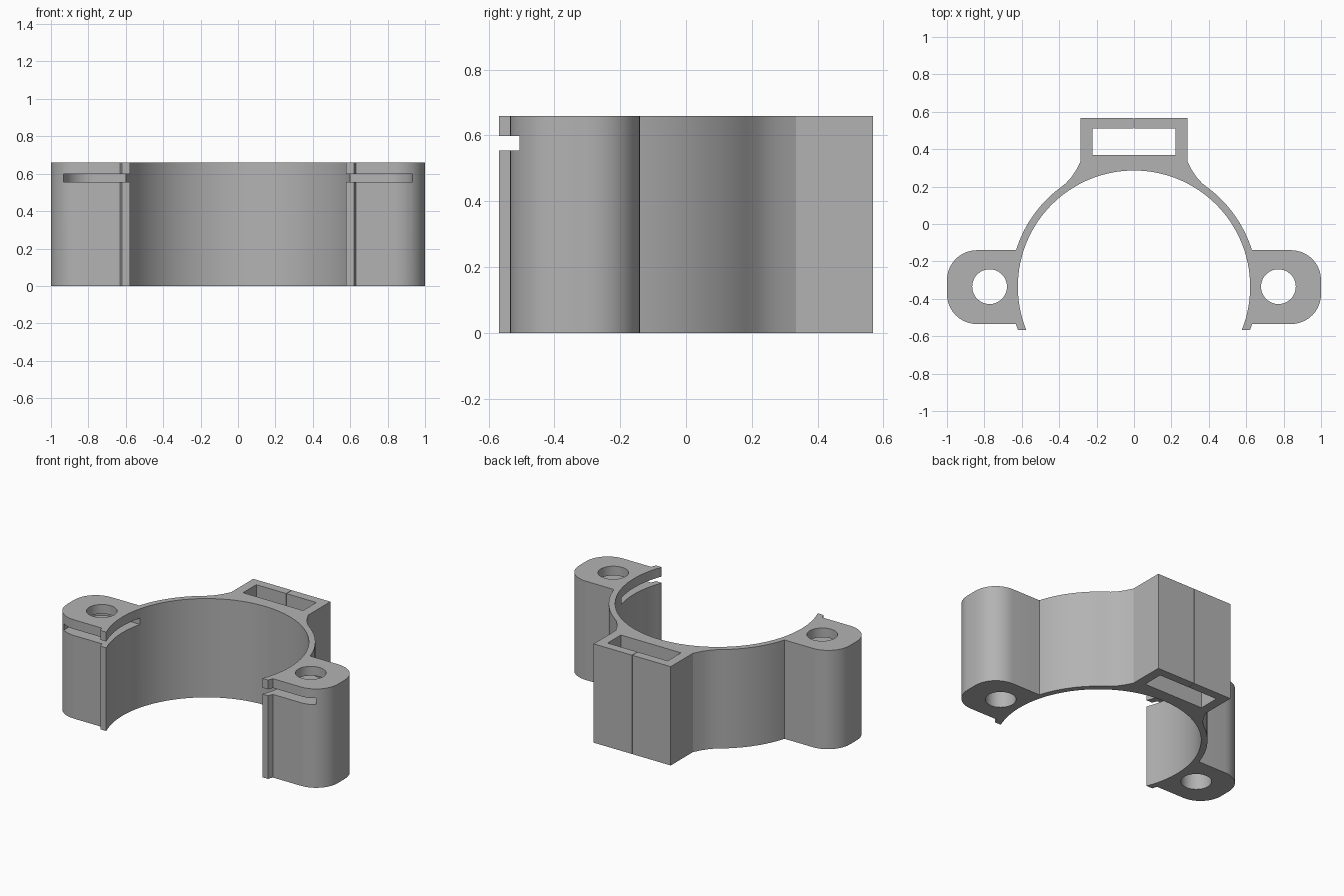
import bpy, bmesh, math

if "Cube" in bpy.data.objects:
    bpy.data.objects.remove(bpy.data.objects["Cube"])

H = 0.66                 # height of the clamp
CY = -0.335              # y of the ring centre and the bolt holes
BOLT_X = 0.772

grey = bpy.data.materials.new("plain grey")
grey.diffuse_color = (0.45, 0.45, 0.45, 1)
grey.use_nodes = True
grey.node_tree.nodes["Principled BSDF"].inputs["Base Color"].default_value = grey.diffuse_color


def arc(cx, cy, r, a0, a1, n):
    """Points on an arc, angles in degrees, both ends included."""
    angles = [math.radians(a0 + (a1 - a0) * i / n) for i in range(n + 1)]
    return [(cx + r * math.cos(a), cy + r * math.sin(a)) for a in angles]


def prism(name, outline, z0, z1):
    """Extrude a flat outline between two heights."""
    bm = bmesh.new()
    face = bm.faces.new([bm.verts.new((x, y, z0)) for x, y in outline])
    top = bmesh.ops.extrude_face_region(bm, geom=[face])
    for v in top["geom"]:
        if isinstance(v, bmesh.types.BMVert):
            v.co.z = z1
    bmesh.ops.recalc_face_normals(bm, faces=bm.faces)
    mesh = bpy.data.meshes.new(name)
    bm.to_mesh(mesh)
    bm.free()
    mesh.materials.append(grey)
    ob = bpy.data.objects.new(name, mesh)
    bpy.context.collection.objects.link(ob)
    return ob


# Right half of the clamp outline, from the ring crown round to the pocket
half = arc(0, CY, 0.621, 90, -21.7, 40)                 # inner ring
half += [(0.577, -0.568), (0.62, -0.568), (0.632, -0.535)]  # end tab
half += arc(0.84, -0.375, 0.16, -90, 0, 10)             # lug corners
half += arc(0.84, -0.30, 0.16, 0, 90, 10)
half += arc(0, CY, 0.66, 17.2, 51.6, 14)                # outer ring
half += [(0.365, 0.217), (0.335, 0.25), (0.31, 0.287),  # fillet to the strap box
         (0.285, 0.335), (0.285, 0.568)]
half += [(0.0015, 0.568), (0.0015, 0.51),               # thin slit in the box back
         (0.222, 0.51), (0.222, 0.37)]                  # strap pocket
mirrored = [(-x, y) for x, y in reversed(half[1:])]
clamp = prism("clamp_body", half + mirrored, 0, H)


def cut(cutter):
    cutter.hide_render = True
    cutter.hide_set(True)
    mod = clamp.modifiers.new(cutter.name, "BOOLEAN")
    mod.operation = "DIFFERENCE"
    mod.solver = "EXACT"
    mod.object = cutter


for side, s in (("right", 1), ("left", -1)):
    # Bolt hole through the lug
    cut(prism(side + "_bolt_hole_cutter",
              arc(s * BOLT_X, CY, 0.093, 0, 350, 35), -0.1, H + 0.1))
    # Nut slot, open to the front and to the ring, rounded on the outside
    slot = arc(BOLT_X, CY, 0.16, 0, 90, 14)
    slot += [(0.5, CY + 0.16), (0.5, -0.7), (BOLT_X + 0.16, -0.7)]
    cut(prism(side + "_nut_slot_cutter",
              [(s * x, y) for x, y in slot], 0.555, 0.598))

# Apply the cuts, remove the cutters and smooth the curved walls
bpy.context.view_layer.update()
graph = bpy.context.evaluated_depsgraph_get()
result = bpy.data.meshes.new_from_object(clamp.evaluated_get(graph))
clamp.modifiers.clear()
clamp.data = result
for ob in list(bpy.data.objects):
    if ob != clamp:
        bpy.data.objects.remove(ob)
bpy.context.view_layer.objects.active = clamp
clamp.select_set(True)
bpy.ops.object.shade_smooth_by_angle(angle=math.radians(25))
